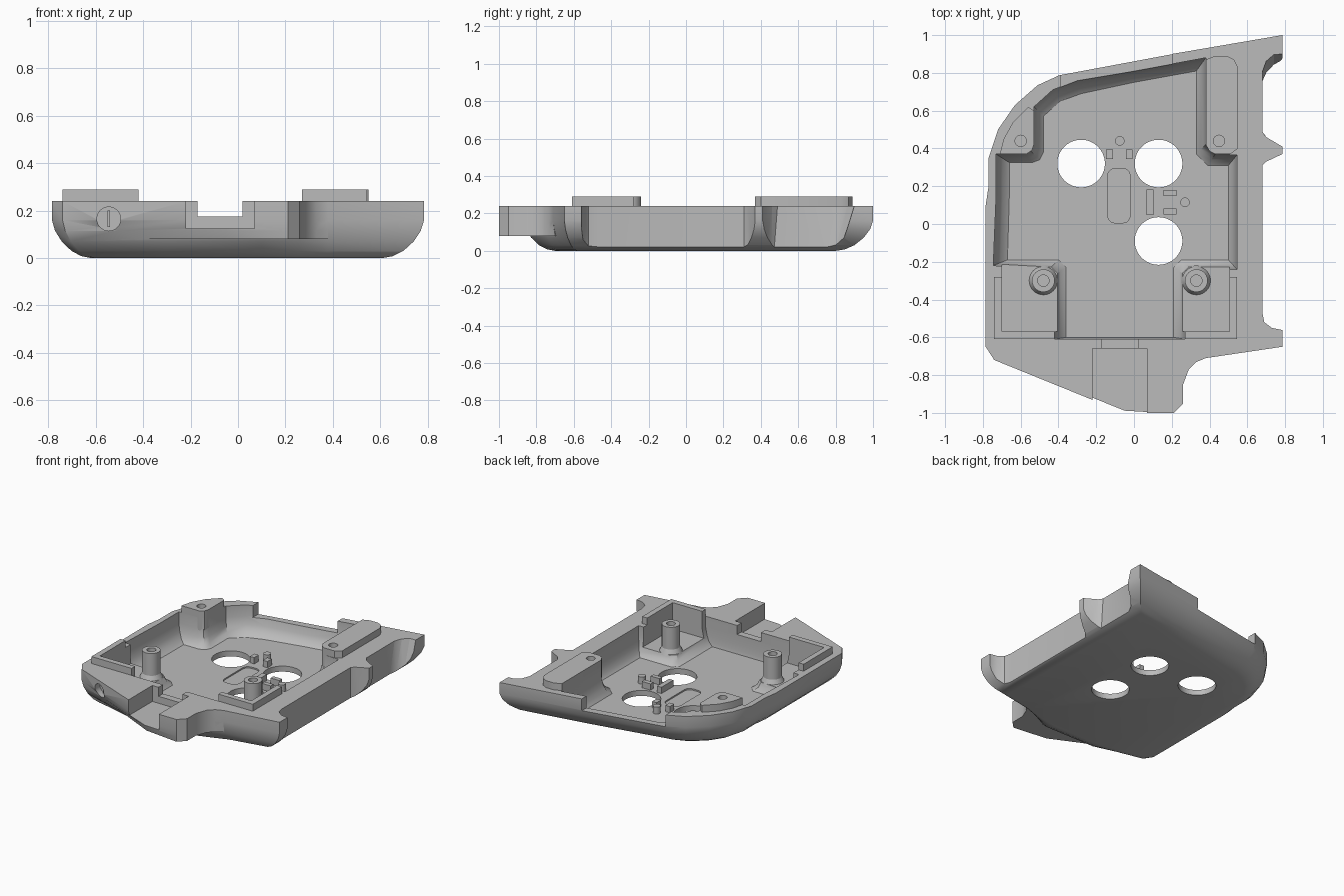
import bpy, bmesh, math

if "Cube" in bpy.data.objects:
    bpy.data.objects.remove(bpy.data.objects["Cube"])

grey = bpy.data.materials.new("plain_grey")
grey.use_nodes = True
grey.diffuse_color = (0.5, 0.5, 0.5, 1)
grey.node_tree.nodes["Principled BSDF"].inputs["Base Color"].default_value = (0.5, 0.5, 0.5, 1)


def make_object(name, bm):
    bmesh.ops.recalc_face_normals(bm, faces=bm.faces)
    mesh = bpy.data.meshes.new(name)
    bm.to_mesh(mesh)
    bm.free()
    mesh.materials.append(grey)
    obj = bpy.data.objects.new(name, mesh)
    bpy.context.collection.objects.link(obj)
    return obj


def loft(name, pairs, profile):
    """Solid blending from an upper outline to a lower one along (blend, z)."""
    bm = bmesh.new()
    rings = [[bm.verts.new((a + (c - a) * t, b + (d - b) * t, z)) for a, b, c, d in pairs]
             for t, z in profile]
    for up, low in zip(rings, rings[1:]):
        for i in range(len(up)):
            j = (i + 1) % len(up)
            bm.faces.new((up[i], up[j], low[j], low[i]))
    bm.faces.new(rings[0])
    bm.faces.new(rings[-1])
    return make_object(name, bm)


def prism(name, points, z0, z1):
    return loft(name, [(x, y, x, y) for x, y in points], [(0, z1), (1, z0)])


def box(name, x0, x1, y0, y1, z0, z1):
    return prism(name, [(x0, y0), (x1, y0), (x1, y1), (x0, y1)], z0, z1)


def disc(name, x, y, r, z0, z1, r_low=None, n=40):
    low = r_low or r
    ring = [(math.cos(i * math.tau / n), math.sin(i * math.tau / n)) for i in range(n)]
    return loft(name, [(x + r * c, y + r * s, x + low * c, y + low * s) for c, s in ring],
                [(0, z1), (1, z0)])


def combine(target, other, operation="DIFFERENCE"):
    mod = target.modifiers.new("combine", "BOOLEAN")
    mod.operation, mod.object, mod.solver = operation, other, "EXACT"
    graph = bpy.context.evaluated_depsgraph_get()
    mesh = bpy.data.meshes.new_from_object(target.evaluated_get(graph))
    target.modifiers.clear()
    target.data = mesh
    bpy.data.objects.remove(other)


# Main tray with rounded lower edges
housing = loft("housing", [
    (.785, 1, .61, .8), (.2, .9, .2, .73), (-.39, .79, -.36, .62), (-.51, .735, -.44, .59),
    (-.63, .63, -.53, .52), (-.72, .5, -.59, .43), (-.77, .35, -.61, .32),
    (-.77, .2, -.61, .2), (-.785, .1, -.62, .1), (-.785, -.65, -.62, -.62),
    (-.74, -.72, -.6, -.65), (-.3, -.87, -.3, -.7), (.1, -.87, .1, -.7),
    (.26, -.76, .26, -.67), (.38, -.71, .38, -.63), (.785, -.65, .61, -.58)],
    [(0, .24), (0, .16), (.08, .115), (.25, .07), (.5, .03), (.75, .008), (1, 0)])

# Nose with raised underside
nose = loft("nose", [
    (-.74, -.72, -.45, -.78), (-.05, -1, -.05, -.97), (.21, -1, .21, -1), (.26, -.95, .26, -.95),
    (.26, -.85, .26, -.85), (.29, -.77, .29, -.77), (.33, -.73, .33, -.73),
    (.38, -.71, .38, -.7), (.3, -.62, .3, -.62), (-.6, -.62, -.4, -.62)],
    [(0, .24), (0, .16), (.5, .115), (1, .08)])
combine(housing, nose, "UNION")

# Side scallops
combine(housing, prism("lower_scallop", [
    (.9, -.56), (.78, -.56), (.73, -.55), (.69, -.52), (.68, -.47), (.68, .31),
    (.7, .33), (.785, .37), (.9, .37)], -.1, .4))
combine(housing, loft("upper_scallop", [
    (.9, .41, .9, .41), (.785, .41, .785, .41), (.7, .46, .7, .46), (.68, .49, .68, .47),
    (.68, .81, .68, .75), (.7, .865, .7, .79), (.74, .9, .74, .82), (.9, .91, .9, .83)],
    [(0, .25), (1, -.01)]))

# Inner cavity and corner shelves
combine(housing, loft("cavity", [
    (.38, .88, .33, .81), (0, .81, 0, .75), (-.3, .76, -.28, .69), (-.43, .71, -.39, .65),
    (-.53, .62, -.48, .57), (-.53, .42, -.48, .38), (-.545, .385, -.5, .34),
    (-.58, .37, -.54, .325), (-.73, .37, -.66, .325), (-.73, .15, -.66, .15),
    (-.745, -.22, -.67, -.19), (-.45, -.24, -.4, -.19), (-.42, -.27, -.36, -.23),
    (-.42, -.61, -.36, -.6), (.27, -.61, .21, -.6), (.27, -.27, .21, -.23),
    (.3, -.24, .25, -.19), (.545, -.24, .5, -.19), (.545, .365, .5, .31),
    (.43, .37, .39, .31), (.38, .42, .33, .37)],
    [(0, .3), (0, .16), (.2, .105), (.5, .065), (1, .04)]))
combine(housing, box("right_shelf", -.7, -.39, -.57, -.21, .1, .3))
combine(housing, box("left_shelf", .24, .505, -.57, -.21, .1, .3))

# Rim cuts, front channel and notch
combine(housing, box("back_rim_cut", -.39, .2, .68, 1, .155, .3))
combine(housing, box("front_channel", -.22, .07, -1.1, -.66, .125, .3))
combine(housing, prism("front_notch", [(-.17, -.68), (.02, -.68), (.02, -.59), (-.17, -.59)], .175, .3))

# Floor openings and shallow slot
for x, y in ((-.28, .32), (.13, .32), (.13, -.09)):
    combine(housing, disc("opening", x, y, .126, -.1, .1, n=64))
slot = [(-.08 + sx * .06 - sx * .04 * (1 - math.cos(a)), .15 + sy * .105 + sy * .04 * math.sin(a))
        for sx, sy, angles in ((1, 1, (0, .5, 1, 1.57)), (-1, 1, (1.57, 1, .5, 0)),
                               (-1, -1, (0, .5, 1, 1.57)), (1, -1, (1.57, 1, .5, 0)))
        for a in angles]
combine(housing, prism("floor_slot", slot, .03, .06))

# Screw hole in the slanted front
bore = disc("front_bore", 0, 0, .05, 0, .3)
bore.rotation_euler.x = math.pi / 2
bore.location = (-.545, -.72, .165)
bpy.context.view_layer.update()
combine(housing, bore)
box("screw_slot", -.55, -.54, -.75, -.71, .13, .2)

# Raised corner lips
for name, a, b, end in (("right_lip", -.74, -.7, -.42), ("left_lip", .545, .505, .27)):
    prism(name, [(a, -.28), (a, -.61), (end, -.61), (end, -.57), (b, -.57), (b, -.28)], .2, .29)

# Front screw posts with flared feet
for name, x in (("right_post", -.48), ("left_post", .33)):
    post = disc(name, x, -.3, .06, .06, .29)
    combine(post, disc("bore", x, -.3, .03, .12, .4))
    disc(name + "_foot", x, -.3, .06, .09, .13, .08)

# Back mounting blocks
blocks = (("left_block", .45, [(.38, .42), (.4, .385), (.43, .37), (.51, .37), (.55, .4), (.55, .83),
                               (.53, .87), (.49, .89), (.43, .89), (.38, .87)]),
          ("right_block", -.6, [(-.71, .37), (-.57, .37), (-.54, .39), (-.53, .42), (-.53, .6),
                                (-.56, .62), (-.64, .54), (-.69, .45)]))
for name, x, points in blocks:
    block = prism(name, points, .15, .29)
    combine(block, disc("bore", x, .44, .03, .22, .4))

# Small locating pegs on the floor
for x, y, w, d in ((-.13, .37, .035, .05), (-.025, .37, .035, .05), (.085, .115, .035, .135),
                   (.19, .165, .07, .032), (.19, .065, .07, .032)):
    box("floor_rib", x - w / 2, x + w / 2, y - d / 2, y + d / 2, .03, .085)
for x, y in ((-.075, .44), (.27, .115)):
    disc("floor_pin", x, y, .025, .03, .09, n=24)

# Smooth shading with crisp edges
for obj in bpy.context.collection.objects:
    if obj.type == "MESH" and grey.name in obj.data.materials:
        obj.select_set(True)
        bpy.context.view_layer.objects.active = obj
bpy.ops.object.shade_smooth_by_angle(angle=math.radians(32))
